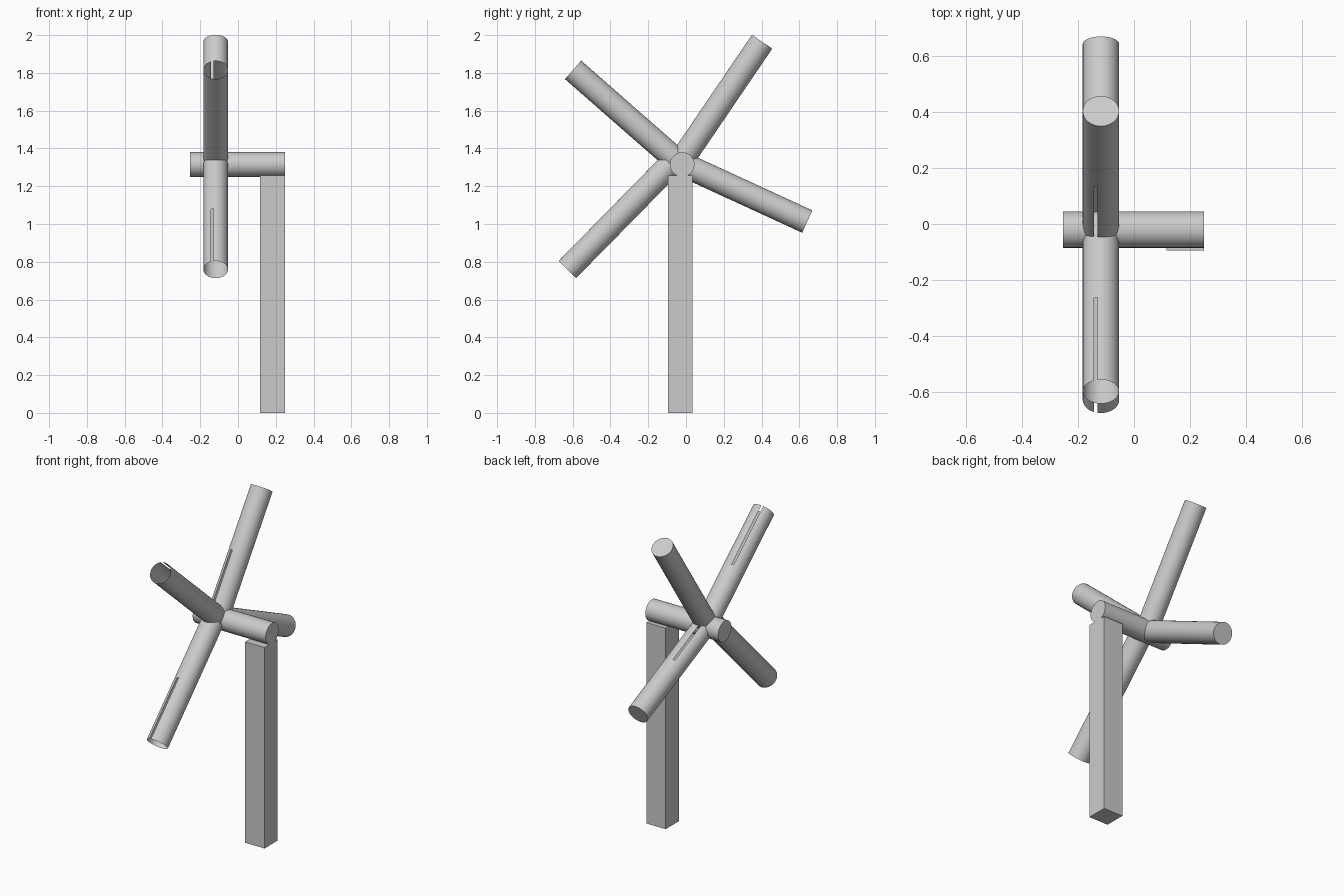
import bpy, bmesh, math
from mathutils import Vector, Matrix

if "Cube" in bpy.data.objects:
    bpy.data.objects.remove(bpy.data.objects["Cube"], do_unlink=True)

SIDES = 32
RADIUS = 0.065

grey = bpy.data.materials.new("light grey")
grey.use_nodes = True
grey.diffuse_color = (0.6, 0.6, 0.6, 1)
grey.node_tree.nodes["Principled BSDF"].inputs["Base Color"].default_value = (0.6, 0.6, 0.6, 1)


def finish(name, bm, smooth=True):
    mesh = bpy.data.meshes.new(name)
    bm.to_mesh(mesh)
    bm.free()
    mesh.materials.append(grey)
    obj = bpy.data.objects.new(name, mesh)
    bpy.context.collection.objects.link(obj)
    if smooth:
        bpy.ops.object.select_all(action='DESELECT')
        obj.select_set(True)
        bpy.context.view_layer.objects.active = obj
        bpy.ops.object.shade_smooth_by_angle(angle=math.radians(35))
    return obj


def tube(name, closed_end, open_end, slit):
    """Tube from the closed end; the far half may have one open slit and no cap."""
    start, end = Vector(closed_end), Vector(open_end)
    axis = (end - start).normalized()
    side = Vector((-1, 0, 0)) if abs(axis.x) < 0.5 else Vector((0, 1, 0))
    up = axis.cross(side)
    if up.z < 0:
        up = -up
    bm = bmesh.new()
    rings = []
    for t in (0, 0.5, 1):
        centre = start.lerp(end, t)
        ring = []
        for i in range(SIDES):
            a = math.tau * i / SIDES
            ring.append(bm.verts.new(centre + RADIUS * (up * math.cos(a) + side * math.sin(a))))
        rings.append(ring)
    for half in range(2):
        low, high = rings[half], rings[half + 1]
        for i in range(SIDES):
            if slit and half == 1 and i == 1:
                continue
            j = (i + 1) % SIDES
            bm.faces.new((low[i], low[j], high[j], high[i]))
    bm.faces.new(rings[0])
    if not slit:
        bm.faces.new(rings[2])
    bmesh.ops.recalc_face_normals(bm, faces=bm.faces)
    # Keep the skin facing outwards
    bm.faces.ensure_lookup_table()
    first = bm.faces[0]
    mid = first.calc_center_median() - start
    if first.normal.dot(mid - axis * mid.dot(axis)) < 0:
        bmesh.ops.reverse_faces(bm, faces=bm.faces)
    return finish(name, bm)


# Square post
bm = bmesh.new()
bmesh.ops.create_cube(bm, size=1, matrix=Matrix.Translation((0.183, -0.03, 0.628))
                      @ Matrix.Diagonal((0.134, 0.13, 1.256, 1)))
finish("post", bm, smooth=False)

# Horizontal axle
tube("axle", (-0.254, -0.02, 1.315), (0.25, -0.02, 1.315), slit=False)

# Four arms: outer end, direction angle, and whether the outer end is the open one
ARM_X, ARM_LENGTH = -0.118, 0.78
arms = {
    "upper_back_arm": (0.403, 1.965, 55.8, False),
    "upper_front_arm": (-0.598, 1.816, 138.8, True),
    "lower_back_arm": (0.642, 1.013, -24.7, False),
    "lower_front_arm": (-0.628, 0.759, 225.5, True),
}
for name, (y, z, degrees, outer_open) in arms.items():
    a = math.radians(degrees)
    outer = Vector((ARM_X, y, z))
    inner = outer - ARM_LENGTH * Vector((0, math.cos(a), math.sin(a)))
    if outer_open:
        tube(name, inner, outer, slit=True)
    else:
        tube(name, outer, inner, slit=True)
